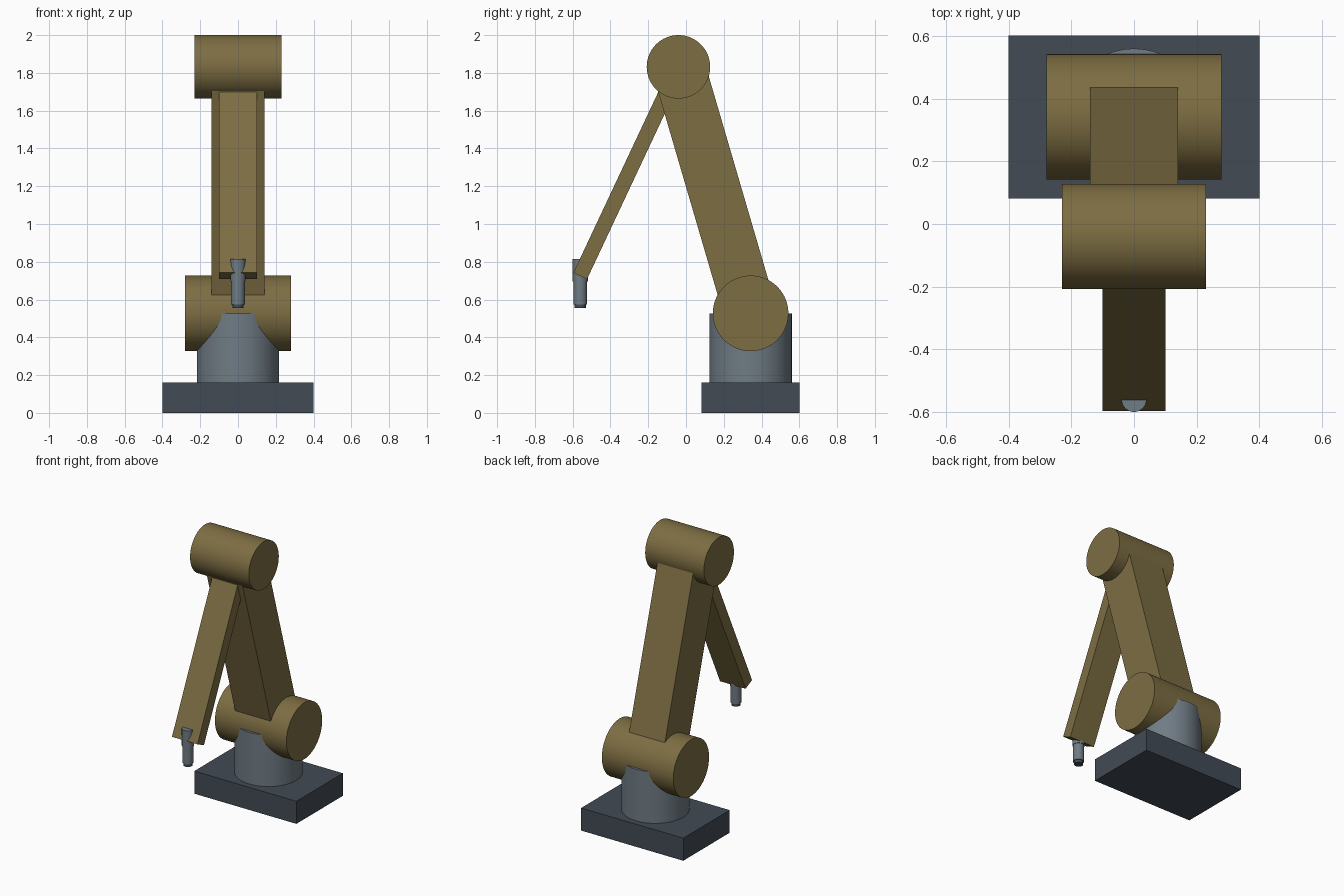
import bpy, math
from mathutils import Vector

cube = bpy.data.objects.get("Cube")
if cube:
    bpy.data.objects.remove(cube, do_unlink=True)


def material(name, color):
    m = bpy.data.materials.new(name)
    m.use_nodes = True
    m.diffuse_color = (*color, 1)
    m.node_tree.nodes["Principled BSDF"].inputs["Base Color"].default_value = (*color, 1)
    return m


bronze = material("bronze", (0.205, 0.153, 0.055))
slate = material("dark slate", (0.055, 0.070, 0.090))
steel = material("steel grey", (0.160, 0.200, 0.232))


def finish(name, mat):
    ob = bpy.context.object
    ob.name = ob.data.name = name
    ob.data.materials.append(mat)
    return ob


def box(name, center, size, mat, tilt=0):
    bpy.ops.mesh.primitive_cube_add(size=1, location=center)
    ob = finish(name, mat)
    ob.scale = size
    bpy.ops.object.transform_apply(location=False, rotation=False, scale=True)
    ob.rotation_euler.x = tilt
    return ob


def cylinder(name, center, radius, length, mat, sideways=False, sides=64):
    bpy.ops.mesh.primitive_cylinder_add(
        vertices=sides, radius=radius, depth=length, location=center,
        rotation=(0, math.pi / 2 if sideways else 0, 0))
    ob = finish(name, mat)
    bpy.ops.object.shade_smooth_by_angle(angle=math.radians(40))
    return ob


def beam(name, start, end, width, depth, mat):
    """Box running between two points in the side plane."""
    a, b = Vector(start), Vector(end)
    d = b - a
    box(name, (a + b) / 2, (width, depth, d.length), mat, math.atan2(-d.y, d.z))


shoulder = (0, 0.342, 0.527)
elbow = (0, -0.04, 1.832)
wrist = (0, -0.56, 0.725)

# Pedestal
box("base_plate", (0, 0.342, 0.08), (0.8, 0.52, 0.16), slate)
cylinder("turntable_column", (0, 0.342, 0.3425), 0.218, 0.365, steel)

# Joints and arm links
cylinder("shoulder_joint", shoulder, 0.2, 0.56, bronze, sideways=True)
cylinder("elbow_joint", elbow, 0.168, 0.46, bronze, sideways=True)
beam("upper_arm", shoulder, elbow, 0.28, 0.28, bronze)
beam("forearm", elbow, wrist, 0.2, 0.08, bronze)

# Tool at the end of the forearm
cylinder("tool_mount", (0, -0.56, 0.755), 0.04, 0.12, steel, sides=32)
cylinder("tool_stem", (0, -0.56, 0.65), 0.036, 0.15, steel, sides=32)
cylinder("tool_tip", (0, -0.56, 0.565), 0.03, 0.02, slate, sides=32)
